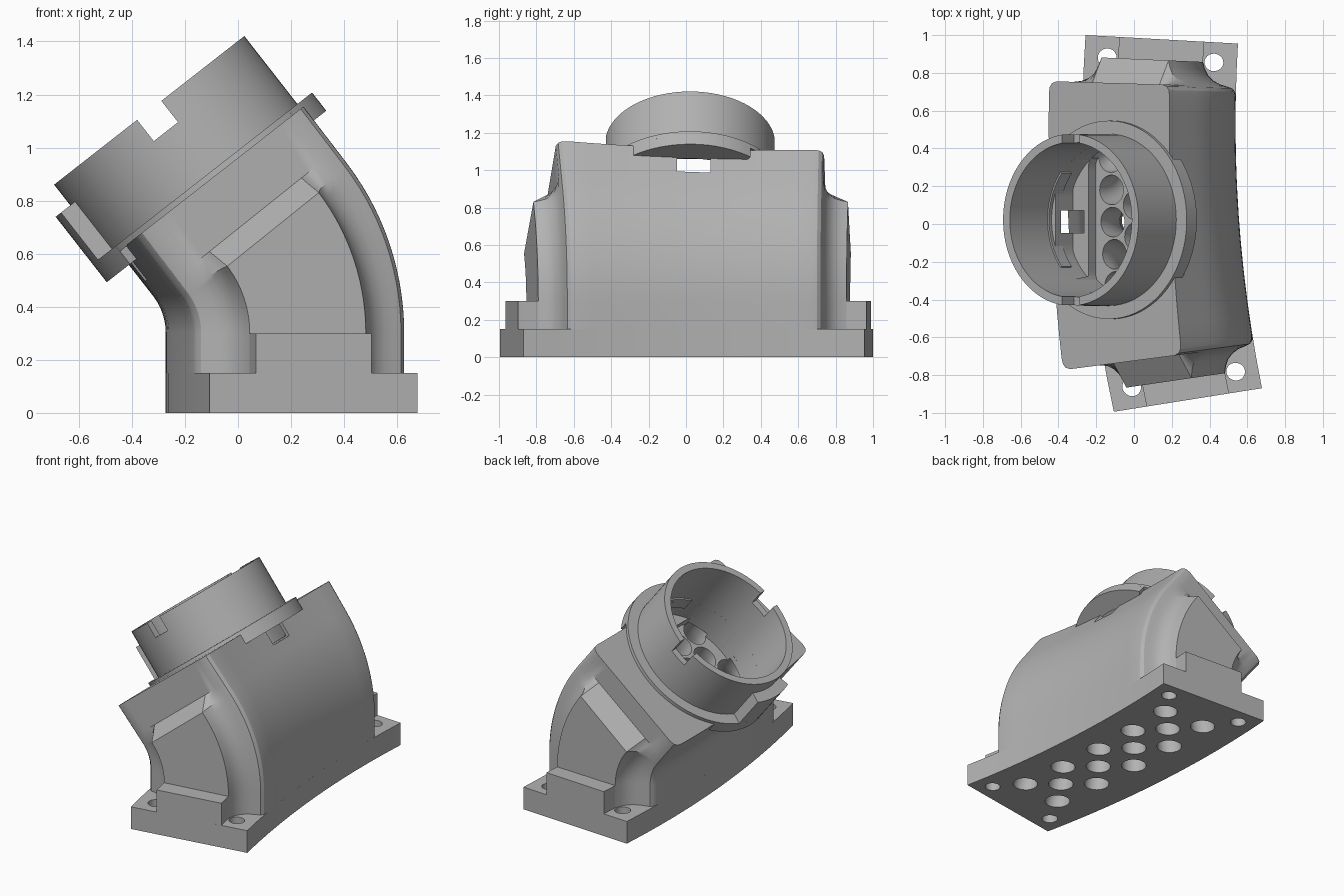
import bpy, bmesh, math
from mathutils import Matrix, Vector

cube = bpy.data.objects.get("Cube")
if cube:
    bpy.data.objects.remove(cube, do_unlink=True)

TILT = math.radians(38)
CO, SI = math.cos(TILT), math.sin(TILT)
BEND, RISE, NECK = 0.636, 0.30, 0.223       # sweep radius, straight foot, straight neck
ARC_END = RISE + BEND * TILT
TOP = ARC_END + NECK
MID, HALF = 0.1325, 0.405                   # foot centre and half depth
CENTRE = Vector((-0.121, 0.022, 0.867))
AXIS = Vector((-SI, 0, CO))
FRAME = Matrix(((CO, 0, -SI, CENTRE.x), (0, 1, 0, CENTRE.y), (SI, 0, CO, CENTRE.z), (0, 0, 0, 1)))

grey = bpy.data.materials.new("plain grey")
grey.use_nodes = True
COLOUR = (0.45, 0.45, 0.45, 1)
grey.diffuse_color = COLOUR
grey.node_tree.nodes["Principled BSDF"].inputs["Base Color"].default_value = COLOUR


def sweep_point(t, s, v):
    """Point at path length t, depth s across the sweep, fraction v along the curved length."""
    a = min(max((t - RISE) / BEND, 0), TILT)
    line = max(t - ARC_END, 0)
    u = MID - BEND + (BEND + s) * math.cos(a) - line * SI
    z = min(t, RISE) + (BEND + s) * math.sin(a) + line * CO
    low, high = -0.952 + 0.154 * u, 0.985 - 0.0556 * u
    y = low + (high - low) * (v + 1) / 2
    return Vector((u + (y - 0.53) ** 2 / 14, y, z))


def finish(name, bm):
    bmesh.ops.recalc_face_normals(bm, faces=bm.faces)
    me = bpy.data.meshes.new(name)
    bm.to_mesh(me)
    bm.free()
    me.materials.append(grey)
    ob = bpy.data.objects.new(name, me)
    bpy.context.collection.objects.link(ob)
    return ob


def skin(bm, rings, caps=(True, True)):
    """Join rings of points into a closed skin."""
    rows = [[bm.verts.new(p) for p in ring] for ring in rings]
    for r0, r1 in zip(rows, rows[1:]):
        for i in range(len(r0)):
            j = (i + 1) % len(r0)
            bm.faces.new((r0[i], r0[j], r1[j], r1[i]))
    if caps[0]:
        bm.faces.new(rows[0])
    if caps[1]:
        bm.faces.new(rows[-1])


def outline(half, v0, v1, n=12):
    """Rectangle in sweep space, split along its length so that it can curve."""
    side = [v0 + (v1 - v0) * i / n for i in range(n + 1)]
    return [(half, v) for v in side] + [(-half, v) for v in reversed(side)]


def block(name, half, v0, v1, z0, z1):
    bm = bmesh.new()
    skin(bm, [[sweep_point(z, s, v) for s, v in outline(half, v0, v1)] for z in (z0, z1)])
    return finish(name, bm)


def tube(bm, r, stations):
    """Round channel through stations of (t, s, v)."""
    rings = []
    for t, s, v in stations:
        ring = [i * math.tau / 24 for i in range(24)]
        rings.append([sweep_point(t, s + r * math.cos(a), v + r * math.sin(a)) for a in ring])
    skin(bm, rings)


def prism(name, points, w0, w1):
    """Upright prism in the frame of the tilted collar."""
    bm = bmesh.new()
    skin(bm, [[FRAME @ Vector((x, y, w)) for x, y in points] for w in (w0, w1)])
    return finish(name, bm)


def box(name, u0, u1, y0, y1, w0, w1):
    return prism(name, [(u0, y0), (u1, y0), (u1, y1), (u0, y1)], w0, w1)


def lathe(name, profile, middle=0.0, half=180.0, n=72):
    """Turn a radius and height profile around the collar axis, fully or in part."""
    full = half >= 180
    rings = []
    for i in range(n + 1):
        a = math.radians(middle - half + 2 * half * i / n)
        rings.append([FRAME @ Vector((r * math.cos(a), r * math.sin(a), w)) for r, w in profile])
    bm = bmesh.new()
    skin(bm, rings, (not full, not full))
    if full:
        bmesh.ops.remove_doubles(bm, verts=bm.verts, dist=1e-5)
    return finish(name, bm)


def cut(ob, cutter):
    mod = ob.modifiers.new("cut", 'BOOLEAN')
    mod.operation, mod.solver, mod.object = 'DIFFERENCE', 'EXACT', cutter
    graph = bpy.context.evaluated_depsgraph_get()
    me = bpy.data.meshes.new_from_object(ob.evaluated_get(graph))
    ob.modifiers.clear()
    ob.data = me


# Foot plate and the raised block at each end
base = block("base_plate", HALF, -1, 1, 0, 0.15)
end_blocks = [block("back_end_block", 0.225, 0.81, 1, 0.14, 0.30),
              block("front_end_block", 0.225, -1, -0.81, 0.14, 0.30)]

# Curved body with rounded corners and a swept boss on each end
CORNER = [(HALF, 0.69), (0.40, 0.72), (0.385, 0.74), (0.355, 0.75)]
BOSS = [(0.32, 0.01), (0.285, 0.03), (0.255, 0.06), (0.237, 0.095), (0.225, 0.135)]


def body_section(e):
    q = CORNER + [(s, 0.75 + e * k) for s, k in BOSS]
    far = q + [(-s, v) for s, v in reversed(q)]
    near = [(s, -v) for s, v in reversed(far)]
    n = 12
    side = [0.69 * (2 * i / n - 1) for i in range(1, n)]
    return far + [(-HALF, -v) for v in side] + near + [(HALF, v) for v in side]


stations = [(0.15, 1), (RISE, 1)]
stations += [(RISE + BEND * TILT * i / 14, 1) for i in range(1, 15)]
stations += [(ARC_END + 0.07, 0), (TOP + 0.3, 0)]
bm = bmesh.new()
skin(bm, [[sweep_point(t, s, v) for s, v in body_section(e)] for t, e in stations], (True, False))
bmesh.ops.bisect_plane(bm, geom=bm.verts[:] + bm.edges[:] + bm.faces[:],
                       plane_co=CENTRE, plane_no=AXIS, clear_outer=True)
bmesh.ops.holes_fill(bm, edges=[e for e in bm.edges if e.is_boundary], sides=0)
body = finish("curved_body", bm)

# Wire channels: three staggered rows that draw together towards the socket
bm = bmesh.new()
for row, count in ((-1, 5), (0, 4), (1, 5)):
    for i in range(count):
        k = i - (count - 1) / 2
        path = []
        for j in range(11):
            f = j / 10
            t = -0.05 + (TOP - 0.16 + 0.05) * f
            ease = f * f * (3 - 2 * f)
            path.append((t, row * 0.155 + 0.02 * (1 - f), k * (0.35 - 0.18 * ease)))
        tube(bm, 0.08, path)
wires = finish("wire_channel_cutter", bm)

# Screw holes in the corners of the foot
bm = bmesh.new()
for s in (-0.283, 0.283):
    for v in (-0.885, 0.885):
        tube(bm, 0.05, [(-0.05, s, v), (0.2, s, v)])
screws = finish("screw_hole_cutter", bm)

# Socket recess: a wide ledge, a narrower floor and two latch windows
circle = [(0.41 * math.cos(a), 0.41 * math.sin(a)) for a in
          [i * math.tau / 64 for i in range(64)]]


def clipped(limit):
    return [(max(-limit, min(limit, x)), y) for x, y in circle]


ledge = prism("ledge_cutter", clipped(0.375), -0.15, 0.1)
floor = prism("floor_cutter", clipped(0.27), -0.21, 0.1)
windows = [box("right_window_cutter", -0.6, -0.3, -0.07, 0.05, -0.15, -0.05),
           box("left_window_cutter", 0.3, 0.6, -0.07, 0.11, -0.16, -0.05)]

# Collar with its flange and the notches in the rim
collar = lathe("socket_collar", [(0.41, -0.004), (0.525, -0.004), (0.525, 0.022),
                                 (0.455, 0.022), (0.455, 0.347), (0.41, 0.347)])
notch = box("rim_notch_cutter", -0.058, 0.058, -0.7, 0.7, 0.245, 0.45)

# Latch tabs under the flange and the tall key beside the collar
tab = [(0.40, -0.065), (0.525, -0.065), (0.525, 0.022), (0.40, 0.022)]
tabs = [lathe("left_latch_tab", tab, 0, 38, 20), lathe("right_latch_tab", tab, 180, 38, 20),
        lathe("right_key", [(0.44, 0.0), (0.525, 0.0), (0.525, 0.248), (0.44, 0.248)], 180, 18, 12)]

for cutter in (ledge, floor, wires, *windows):
    cut(body, cutter)
for cutter in (wires, screws):
    cut(base, cutter)
cut(collar, notch)
for cutter in (ledge, floor, wires, screws, notch, *windows):
    bpy.data.objects.remove(cutter, do_unlink=True)

# Smooth the curved faces and keep the edges crisp
bpy.ops.object.select_all(action='DESELECT')
for ob in (base, body, collar, *end_blocks, *tabs):
    ob.select_set(True)
bpy.context.view_layer.objects.active = body
bpy.ops.object.shade_smooth_by_angle(angle=math.radians(28))
